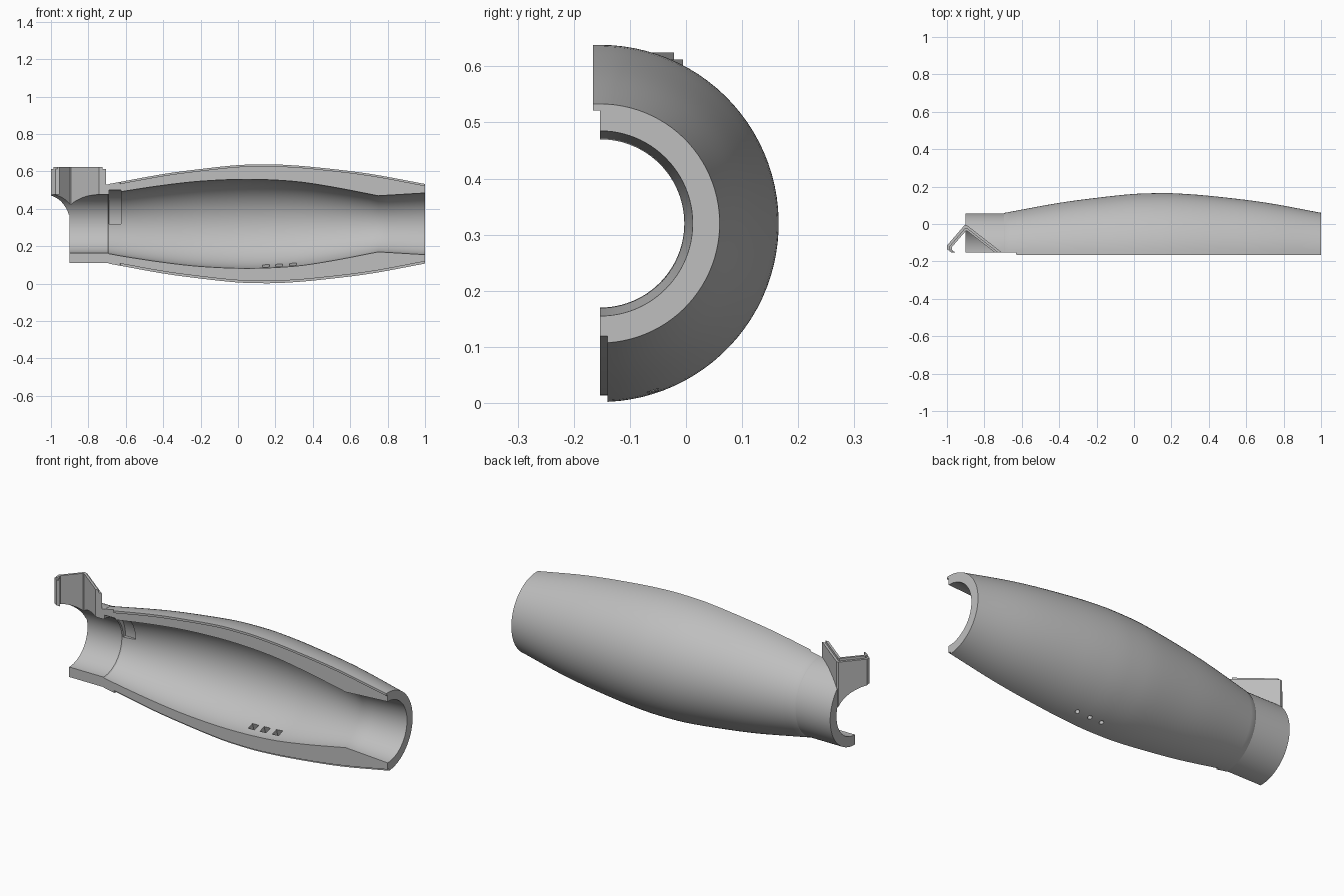
import bpy, bmesh, math
from mathutils import Matrix, Vector

if "Cube" in bpy.data.objects:
    bpy.data.objects.remove(bpy.data.objects["Cube"])

AXIS_Y, AXIS_Z = -0.153, 0.32
SKIN, LIP = 0.012, 0.013
BORE = 0.156

grey = bpy.data.materials.new("light_grey_plastic")
grey.use_nodes = True
color = (0.52, 0.52, 0.52, 1)
grey.diffuse_color = color
for node in grey.node_tree.nodes:
    if node.type == 'BSDF_PRINCIPLED':
        node.inputs["Base Color"].default_value = color


def finish(name, bm):
    bmesh.ops.remove_doubles(bm, verts=bm.verts, dist=1e-5)
    bmesh.ops.recalc_face_normals(bm, faces=bm.faces)
    mesh = bpy.data.meshes.new(name)
    bm.to_mesh(mesh)
    bm.free()
    mesh.materials.append(grey)
    obj = bpy.data.objects.new(name, mesh)
    bpy.context.scene.collection.objects.link(obj)
    return obj


def loft(name, loops):
    """Closed solid through matching loops of points."""
    bm = bmesh.new()
    rings = [[bm.verts.new(p) for p in loop] for loop in loops]
    n = len(rings[0])
    for a, b in zip(rings, rings[1:]):
        for i in range(n):
            j = (i + 1) % n
            bm.faces.new((a[i], a[j], b[j], b[i]))
    bm.faces.new(rings[0])
    bm.faces.new(rings[-1])
    return finish(name, bm)


def prism(name, outline, low, high):
    return loft(name, [[(x, y, z) for x, y in outline] for z in (low, high)])


def curve(table, x):
    """Smooth interpolation through (x, radius) pairs."""
    def slope(i):
        a, b = table[max(i - 1, 0)], table[min(i + 1, len(table) - 1)]
        return (b[1] - a[1]) / (b[0] - a[0])
    i = 0
    while i < len(table) - 2 and x > table[i + 1][0]:
        i += 1
    (xa, ra), (xb, rb) = table[i], table[i + 1]
    h = xb - xa
    t = (x - xa) / h
    u = 1 - t
    return (ra * u * u * (1 + 2 * t) + rb * t * t * (3 - 2 * t)
            + h * t * u * (u * slope(i) - t * slope(i + 1)))


def arc(radius, start, end, steps=48):
    angles = [start + (end - start) * i / steps for i in range(steps + 1)]
    return [(radius * math.sin(a), radius * math.cos(a)) for a in angles]


def place(x, section):
    return [(x, AXIS_Y + y, AXIS_Z + z) for y, z in section]


def cut(target, cutters):
    for c in cutters:
        c.hide_render = True
        mod = target.modifiers.new("cut", 'BOOLEAN')
        mod.operation, mod.solver, mod.object = 'DIFFERENCE', 'EXACT', c
    graph = bpy.context.evaluated_depsgraph_get()
    graph.update()
    mesh = bpy.data.meshes.new_from_object(target.evaluated_get(graph))
    target.modifiers.clear()
    target.data = mesh
    for c in cutters:
        bpy.data.objects.remove(c)


# Half shell: bulged body with an overlap lip above and a rebate below
OUTER = [(-.69, .213), (-.4, .266), (-.2, .293), (0, .314), (.13, .318),
         (.22, .317), (.4, .304), (.7, .268), (1, .213)]
INNER = [(-.69, .16), (-.6, .176), (-.4, .206), (-.2, .228), (.05, .238),
         (.3, .227), (.5, .198), (.75, .15)]


def shell_section(outer, inner, lip):
    core = outer - SKIN
    return ([(-lip, outer)]
            + arc(outer, 0, math.pi - math.asin(lip / outer))
            + [(lip, -core), (0, -core)]
            + arc(inner, math.pi, 0)
            + [(0, core), (-lip, core)])


stations = [-.69, -.66, -.632, -.628] + [-.6 + .05 * i for i in range(33)]
loops = [place(x, shell_section(.21, BORE, 0)) for x in (-.9, -.695)]
for x in stations:
    inner = curve(INNER, x) if x < .75 else .15 + (x - .75) * .06
    loops.append(place(x, shell_section(curve(OUTER, x), inner,
                                        LIP if x > -.63 else 0)))
shell = loft("half_shell", loops)

# Flared bracket outline, with nested copies for its two layers
OUTLINE = [(-.975, AXIS_Y), (-1, -.135), (-1, -.115), (-.905, -.005),
           (-.895, -.005), (-.705, AXIS_Y)]


def nested(scale, reach=0):
    cx = -.88
    pts = [(cx + (x - cx) * scale, AXIS_Y + (y - AXIS_Y) * scale)
           for x, y in OUTLINE]
    if reach:
        pts = [(pts[0][0], AXIS_Y - reach)] + pts + [(pts[-1][0], AXIS_Y - reach)]
    return pts


def bore_cutter():
    return loft("bore_cutter", [place(x, arc(BORE, 0, 2 * math.pi, 96)[:-1])
                                for x in (-1.1, -.5)])


for name, outer, inner, top in (("bracket_outer_wall", 1, .89, .612),
                                ("bracket_inner_wall", .89, .78, .625)):
    wall = prism(name, nested(outer), .36, top)
    cut(wall, [prism("wall_cutter", nested(inner, .05), .3, .7), bore_cutter()])

# Openings in the shell: bracket window, inner recess and three ports
cutters = [prism("window_cutter", nested(.79, .05), AXIS_Z, .7)]
recess = arc(.18, 0, math.pi / 2, 24) + arc(.13, math.pi / 2, 0, 24)
cutters.append(loft("recess_cutter", [place(x, recess) for x in (-.69, -.625)]))

tilt = math.radians(17.5)
outward = Vector((0, math.sin(tilt), -math.cos(tilt)))
for x in (.15, .22, .295):
    for sides, size, near, far in ((4, .027, .2, .275), (20, .011, .25, .36)):
        bm = bmesh.new()
        bmesh.ops.create_cone(bm, cap_ends=True, segments=sides, radius1=size,
                              radius2=size, depth=far - near)
        spot = Vector((x, AXIS_Y, AXIS_Z)) + outward * (near + far) / 2
        turn = Matrix.Rotation(math.pi / 4 if sides == 4 else 0, 4, 'Z')
        bm.transform(Matrix.Translation(spot)
                     @ Matrix.Rotation(tilt, 4, 'X') @ turn)
        cutters.append(finish("port_cutter", bm))
cut(shell, cutters)

# Smooth shading with crisp edges
bpy.ops.object.select_all(action='DESELECT')
for obj in bpy.context.scene.objects:
    if obj.type == 'MESH':
        obj.select_set(True)
        bpy.context.view_layer.objects.active = obj
bpy.ops.object.shade_smooth_by_angle(angle=math.radians(25))
